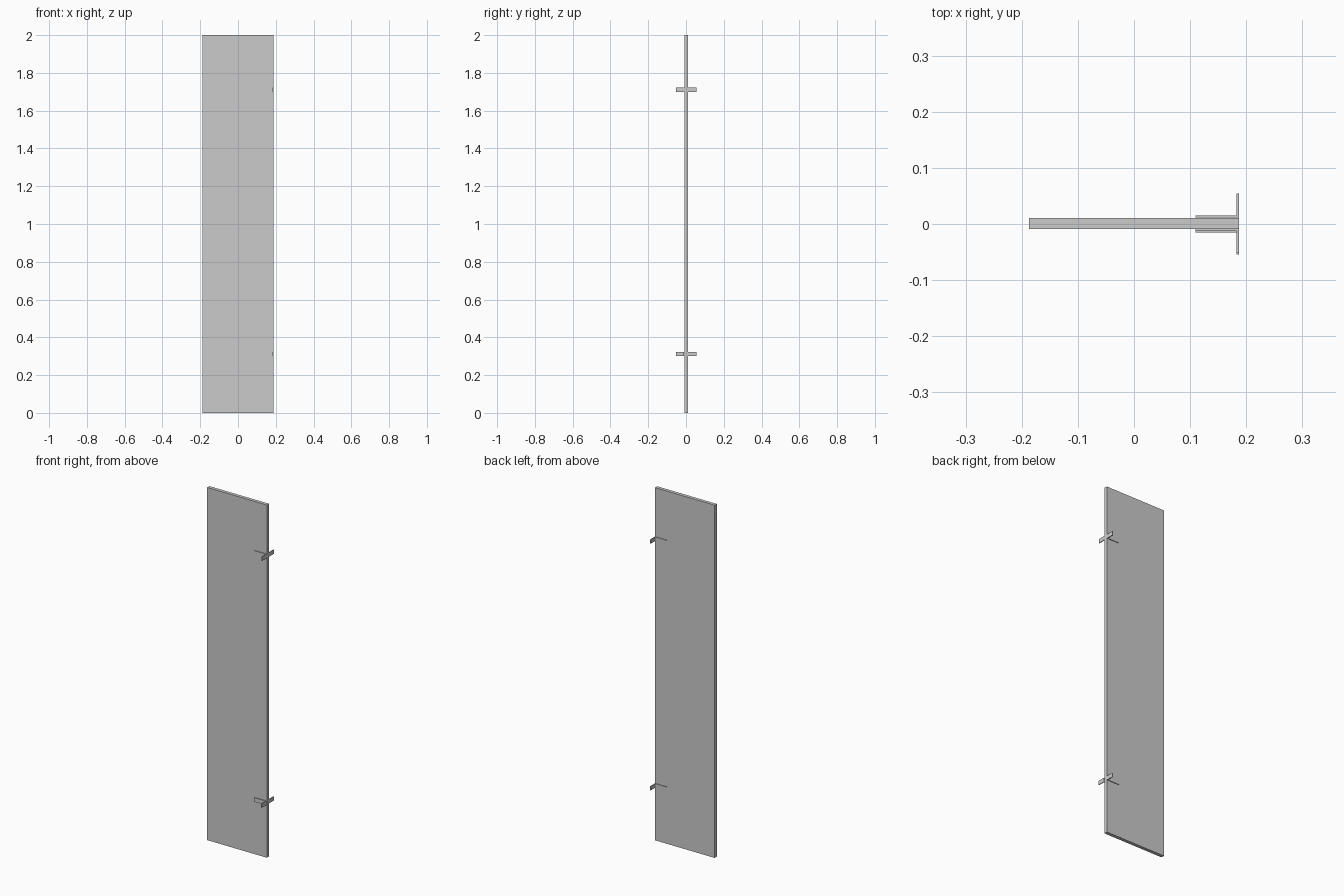
import bpy, bmesh

if "Cube" in bpy.data.objects:
    bpy.data.objects.remove(bpy.data.objects["Cube"])

PANEL_FRONT, PANEL_BACK, EDGE_X = -0.0085, 0.0108, 0.187
LEG, FLANGE, THICK, HEIGHT = 0.077, 0.043, 0.004, 0.023


def extrude_profile(name, points, z0, z1):
    """Flat outline in x/y, extruded upwards."""
    bm = bmesh.new()
    face = bm.faces.new([bm.verts.new((x, y, z0)) for x, y in points])
    result = bmesh.ops.extrude_face_region(bm, geom=[face])
    top = [v for v in result["geom"] if isinstance(v, bmesh.types.BMVert)]
    bmesh.ops.translate(bm, verts=top, vec=(0, 0, z1 - z0))
    bmesh.ops.recalc_face_normals(bm, faces=bm.faces[:])
    mesh = bpy.data.meshes.new(name)
    bm.to_mesh(mesh)
    bm.free()
    obj = bpy.data.objects.new(name, mesh)
    bpy.context.collection.objects.link(obj)
    return obj


def angle_bracket(name, y, side, z):
    """L-shaped bracket: leg along the panel, flange pointing outwards."""
    e, s = EDGE_X, side
    profile = [(e - LEG, y), (e, y), (e, y + s * FLANGE),
               (e - THICK, y + s * FLANGE), (e - THICK, y + s * THICK),
               (e - LEG, y + s * THICK)]
    extrude_profile(name, profile, z - HEIGHT / 2, z + HEIGHT / 2)


# Tall flat panel
extrude_profile("panel", [(-EDGE_X, PANEL_FRONT), (EDGE_X, PANEL_FRONT),
                          (EDGE_X, PANEL_BACK), (-EDGE_X, PANEL_BACK)], 0, 2)

# Mirrored pairs of brackets; the lower front one stands slightly off the panel
for level, z, gap in (("lower", 0.312, 0.0027), ("upper", 1.711, 0.0003)):
    angle_bracket(level + "_front_bracket", PANEL_FRONT - gap, -1, z)
    angle_bracket(level + "_back_bracket", PANEL_BACK + 0.0005, 1, z)
